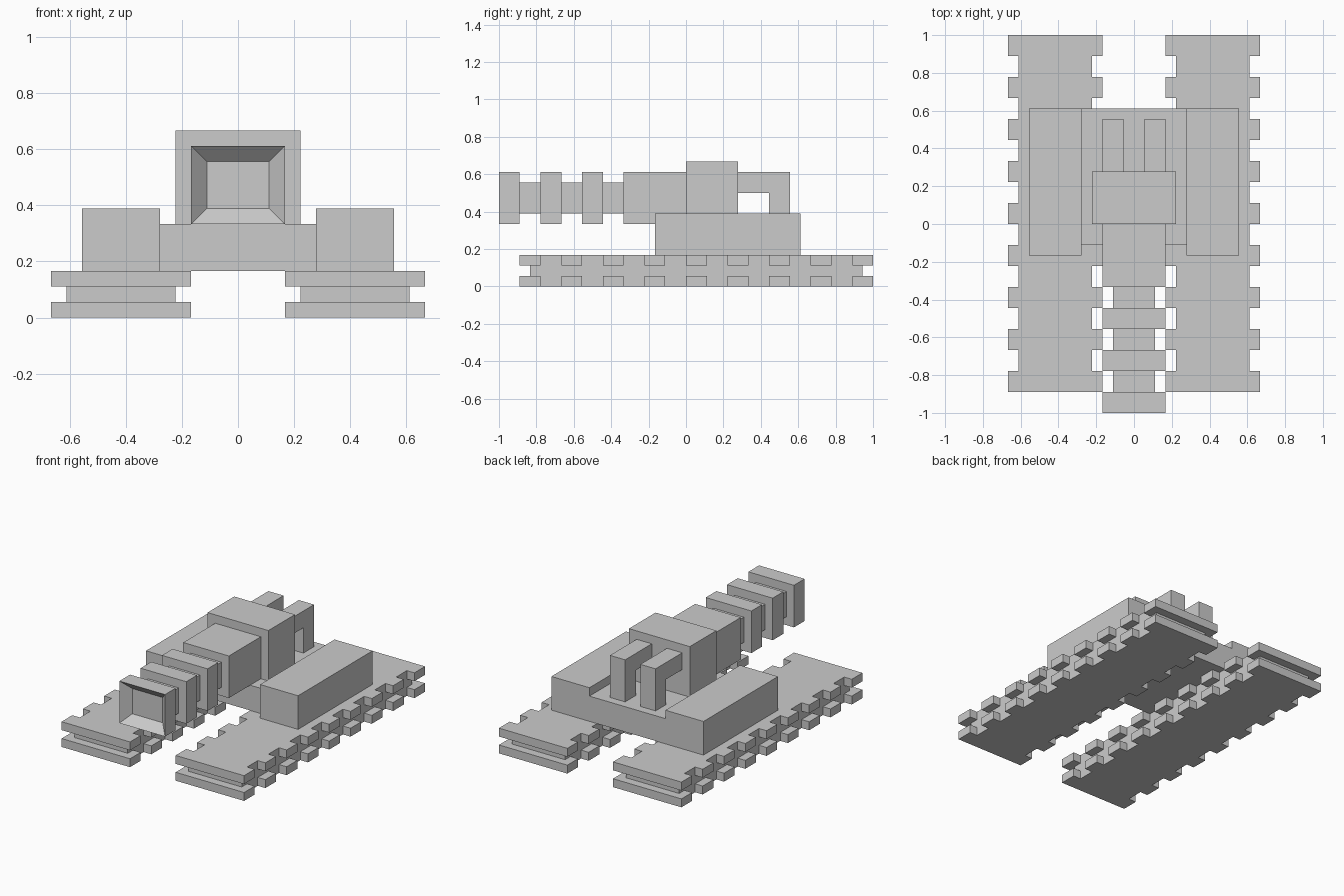
import bpy
import bmesh
from mathutils import Vector

U = 1 / 18  # one block of the modelling grid

default = bpy.data.objects.get("Cube")
if default:
    bpy.data.objects.remove(default, do_unlink=True)


def finish(bm, name):
    """Scale a bmesh from blocks to units and link it as an object."""
    bmesh.ops.recalc_face_normals(bm, faces=bm.faces)
    bmesh.ops.scale(bm, vec=Vector((U, U, U)), verts=bm.verts)
    mesh = bpy.data.meshes.new(name)
    bm.to_mesh(mesh)
    bm.free()
    obj = bpy.data.objects.new(name, mesh)
    bpy.context.collection.objects.link(obj)
    return obj


def box_bm(x, y, z):
    bm = bmesh.new()
    bmesh.ops.create_cube(bm, size=1)
    for v in bm.verts:
        v.co = [(lo + hi) / 2 + c * (hi - lo) for c, (lo, hi) in zip(v.co, (x, y, z))]
    return bm


def box(name, x, y, z):
    return finish(box_bm(x, y, z), name)


def extrude(name, points, offset):
    """Extrude a closed outline of 3D points along an offset."""
    bm = bmesh.new()
    face = bm.faces.new([bm.verts.new(p) for p in points])
    result = bmesh.ops.extrude_face_region(bm, geom=[face], use_keep_orig=True)
    moved = [g for g in result["geom"] if isinstance(g, bmesh.types.BMVert)]
    bmesh.ops.translate(bm, vec=Vector(offset), verts=moved)
    return finish(bm, name)


def mirrored(obj):
    """Mirror a left-hand part across the centre plane."""
    mod = obj.modifiers.new("Mirror", 'MIRROR')
    mod.use_axis[0] = True
    return obj


# Toothed track plate outline: teeth two blocks long, two blocks apart
def tread_outline(z):
    outer, inner = [], []
    for y in range(-16, 18, 4):
        outer += [(12, y, z), (12, y + 2, z)]
        inner += [(3, y, z), (3, y + 2, z)]
        if y < 16:
            outer += [(11, y + 2, z), (11, y + 4, z)]
            inner += [(4, y + 2, z), (4, y + 4, z)]
    return outer + inner[::-1]


# Tracks
mirrored(extrude("track_lower_tread", tread_outline(0), (0, 0, 1)))
mirrored(box("track_core", (4, 11), (-15, 17), (1, 2)))
mirrored(extrude("track_upper_tread", tread_outline(2), (0, 0, 1)))

# Hull
box("hull_center", (-5, 5), (-2, 11), (3, 6))
mirrored(box("hull_side", (5, 10), (-3, 11), (3, 7)))

# Turret and its rear exhaust pipes
box("turret", (-4, 4), (0, 5), (6, 12))
pipe = [(5, 9), (8, 9), (8, 6), (10, 6), (10, 11), (5, 11)]
mirrored(extrude("exhaust_pipe", [(1, y, z) for y, z in pipe], (2, 0, 0)))

# Gun: breech, barrel and rings
box("gun_breech", (-3, 3), (-6, 0), (6, 11))
box("gun_barrel", (-2, 2), (-16, -6), (7, 10))
for i, y in enumerate((-10, -14)):
    box(f"barrel_ring_{i + 1}", (-3, 3), (y, y + 2), (6, 11))

# Muzzle with a shallow square recess in its front face
bm = box_bm((-3, 3), (-18, -16), (6, 11))
front = min(bm.faces, key=lambda f: f.calc_center_median().y)
bmesh.ops.inset_region(bm, faces=[front], thickness=1, use_even_offset=True)
bmesh.ops.translate(bm, vec=Vector((0, 1, 0)), verts=front.verts)
finish(bm, "muzzle")
